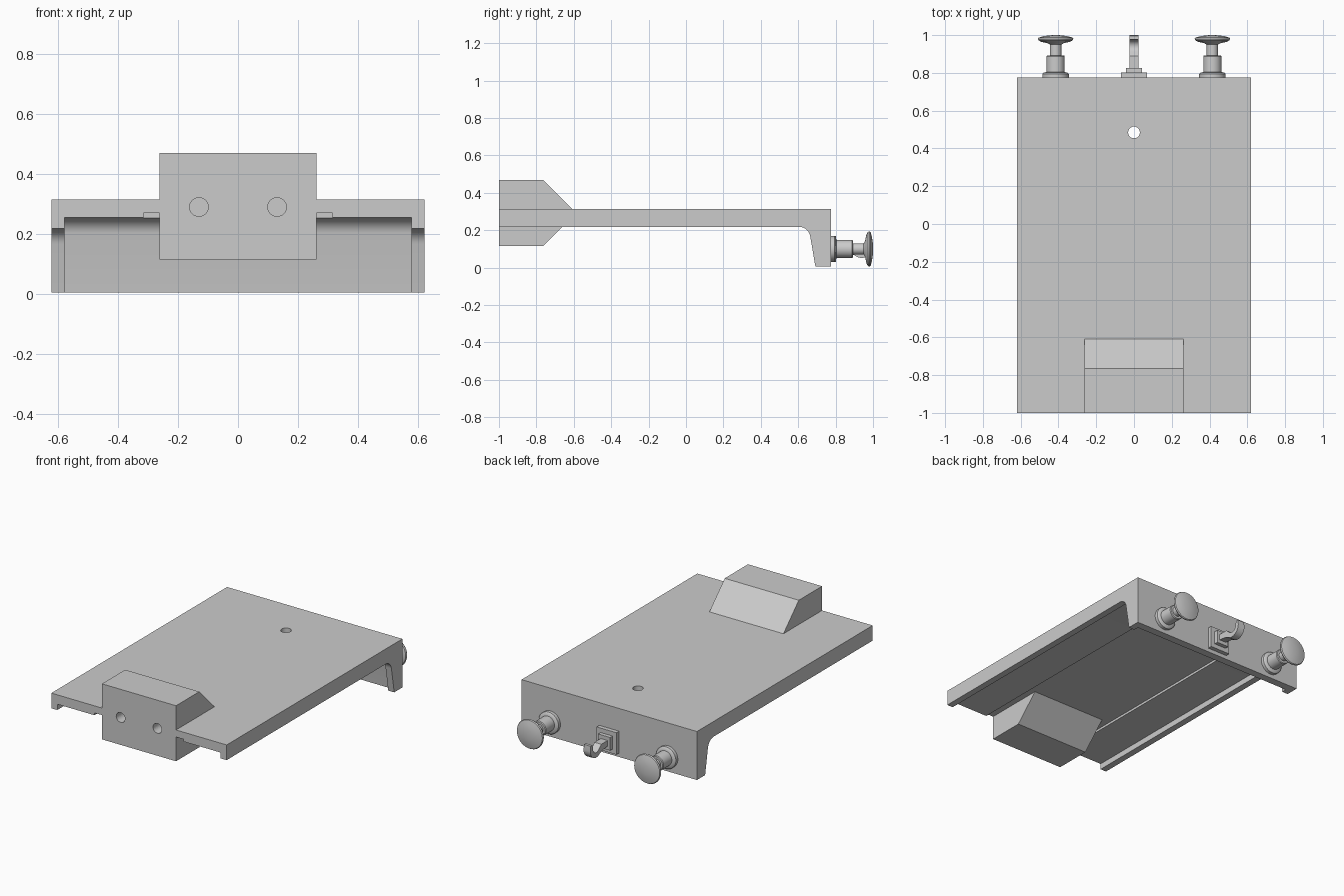
import bpy, bmesh, math
from mathutils import Vector

cube = bpy.data.objects.get("Cube")
if cube:
    bpy.data.objects.remove(cube)

grey = bpy.data.materials.new("plain_grey")
grey.use_nodes = True
COLOUR = (0.6, 0.6, 0.6, 1)
grey.diffuse_color = COLOUR
grey.node_tree.nodes["Principled BSDF"].inputs["Base Color"].default_value = COLOUR


def finish(name, bm, smooth=False):
    bmesh.ops.recalc_face_normals(bm, faces=bm.faces)
    mesh = bpy.data.meshes.new(name)
    bm.to_mesh(mesh)
    bm.free()
    mesh.materials.append(grey)
    ob = bpy.data.objects.new(name, mesh)
    bpy.context.scene.collection.objects.link(ob)
    if smooth:
        bpy.ops.object.select_all(action="DESELECT")
        ob.select_set(True)
        bpy.context.view_layer.objects.active = ob
        bpy.ops.object.shade_smooth_by_angle(angle=math.radians(35))
    return ob


def extrude(name, points, x0, x1, smooth=False):
    """Sweep a (y, z) outline along x."""
    bm = bmesh.new()
    face = bm.faces.new([bm.verts.new((x0, y, z)) for y, z in points])
    out = bmesh.ops.extrude_face_region(bm, geom=[face])
    moved = [v for v in out["geom"] if isinstance(v, bmesh.types.BMVert)]
    bmesh.ops.translate(bm, verts=moved, vec=(x1 - x0, 0, 0))
    return finish(name, bm, smooth)


def box(name, x0, x1, y0, y1, z0, z1):
    return extrude(name, [(y0, z0), (y1, z0), (y1, z1), (y0, z1)], x0, x1)


def lathe(name, profile, x, z, steps=48):
    """Turn a (radius, y) profile about an axis along y."""
    bm = bmesh.new()
    verts = [bm.verts.new((x + r, y, z)) for r, y in profile]
    edges = [bm.edges.new(pair) for pair in zip(verts, verts[1:])]
    bmesh.ops.spin(bm, geom=verts + edges, cent=(x, 0, z), axis=(0, 1, 0),
                   angle=math.tau, steps=steps)
    bmesh.ops.remove_doubles(bm, verts=bm.verts, dist=1e-5)
    return finish(name, bm, True)


def cut(target, cutter):
    mod = target.modifiers.new("cut", "BOOLEAN")
    mod.operation = "DIFFERENCE"
    mod.solver = "EXACT"
    mod.object = cutter
    cutter.hide_render = True
    cutter.hide_viewport = True
    cutter.display_type = "WIRE"


def arc(cy, cz, r, a0, a1, n=10):
    angles = [math.radians(a0 + (a1 - a0) * i / n) for i in range(n + 1)]
    return [(cy + r * math.cos(a), cz + r * math.sin(a)) for a in angles]


def cylinder_cutter(name, x, y, z, radius, depth, along_y=False):
    bm = bmesh.new()
    bmesh.ops.create_cone(bm, cap_ends=True, segments=32, radius1=radius,
                          radius2=radius, depth=depth)
    ob = finish(name, bm)
    ob.location = (x, y, z)
    if along_y:
        ob.rotation_euler.x = math.pi / 2
    return ob


# Bed: deck, end wall and fillet in one section
W, INNER, FRONT, BACK, TOP = 0.62, 0.578, -1, 0.775, 0.315
deck = extrude("deck", [(FRONT, 0.255), (0.645, 0.255)]
               + arc(0.645, 0.195, 0.06, 85, 8)
               + [(0.725, 0.005), (BACK, 0.005), (BACK, TOP), (FRONT, TOP)],
               -INNER, INNER, True)
cut(deck, box("groove_cutter", -0.315, 0.315, -1.1, 0.66, 0.2, 0.27))
cut(deck, cylinder_cutter("deck_hole_cutter", 0, 0.485, 0.29, 0.031, 0.3))

# Side rails with thicker end brackets
rail = [(FRONT, 0.218), (0.605, 0.218)] + arc(0.605, 0.158, 0.06, 85, 8) + [
    (0.692, 0.005), (BACK, 0.005), (BACK, TOP), (FRONT, TOP)]
for side, s in (("left", 1), ("right", -1)):
    extrude(side + "_rail", rail, s * INNER, s * W, True)

# Front block with bevelled rear and two blind holes
block = extrude("front_block", [
    (FRONT, 0.115), (-0.765, 0.115), (-0.61, 0.27), (-0.61, TOP),
    (-0.765, 0.47), (FRONT, 0.47)], -0.262, 0.262)
for s in (-1, 1):
    hole = cylinder_cutter("block_hole_cutter", s * 0.13, -1, 0.29, 0.031, 0.3, True)
    cut(block, hole)
    cut(deck, hole)
# Clear the deck where the block passes through it
cut(deck, box("block_slot_cutter", -0.261, 0.261, -1.1, -0.62, 0.2, 0.4))

# Buffers: flange, barrel, neck and domed head
buffer = [(0, 0.77), (0.07, 0.77), (0.07, 0.795), (0.062, 0.802), (0.048, 0.804),
          (0.048, 0.888), (0.044, 0.893), (0.03, 0.893), (0.03, 0.95), (0.045, 0.958),
          (0.075, 0.964), (0.09, 0.972), (0.094, 0.98), (0.09, 0.987), (0.06, 0.995),
          (0.03, 0.999), (0, 1.0)]
for side, s in (("left", 1), ("right", -1)):
    lathe(side + "_buffer", buffer, s * 0.415, 0.1)

# Coupling: stepped mounting plate and upturned hook
box("hook_base", -0.07, 0.07, 0.77, 0.802, 0.03, 0.17)
box("hook_collar", -0.042, 0.042, 0.80, 0.827, 0.058, 0.142)
extrude("hook", [(0.82, 0.118), (0.82, 0.082), (0.88, 0.075)]
        + arc(0.94, 0.112, 0.06, 230, 360)
        + [(0.996, 0.145), (0.978, 0.145)]
        + arc(0.94, 0.118, 0.034, 0, -140)
        + [(0.89, 0.118)], -0.024, 0.024, True)
